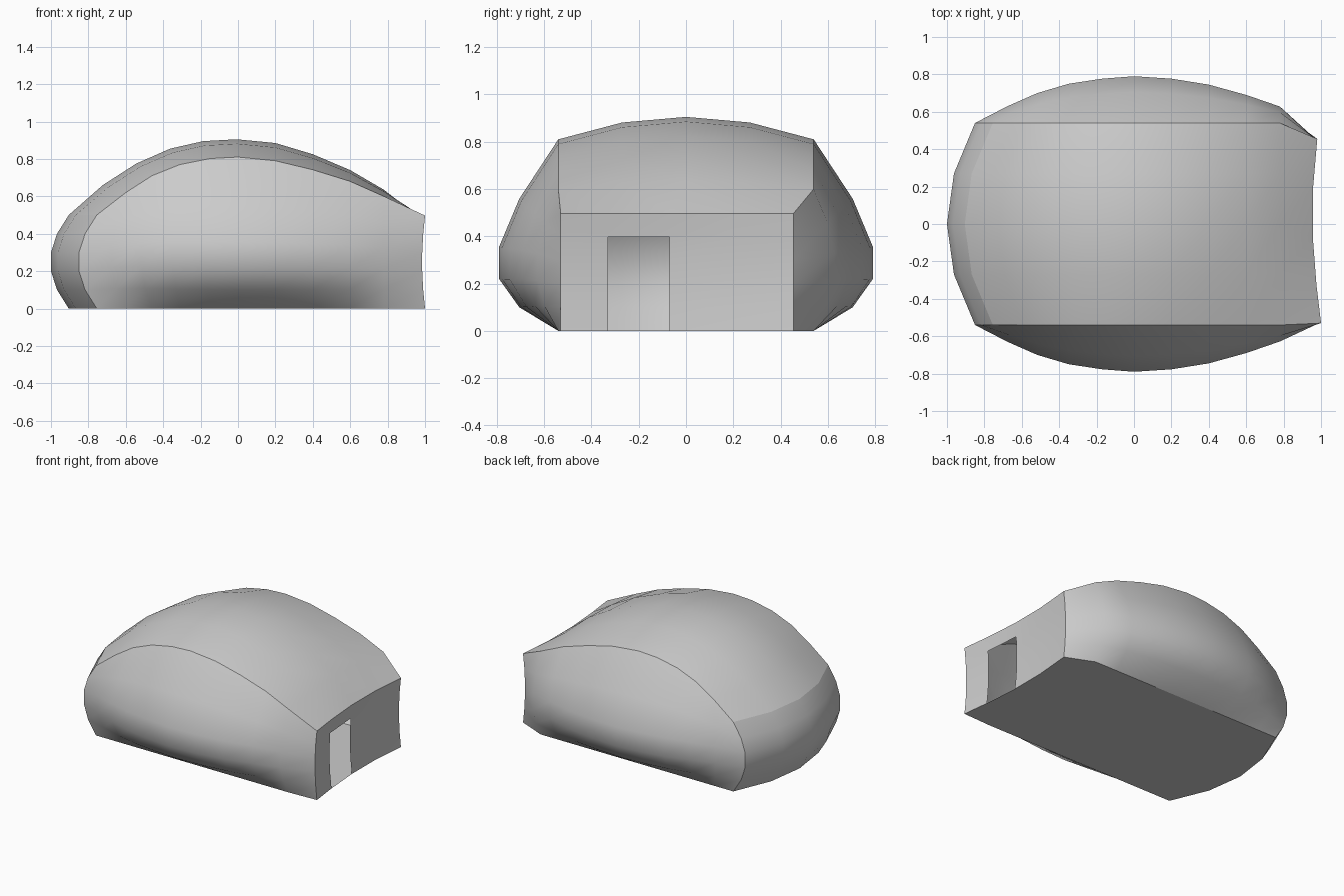
import bpy

if "Cube" in bpy.data.objects:
    bpy.data.objects.remove(bpy.data.objects["Cube"])

# Profiles along the length (11 stations) and up the walls (6 rows)
X = [-.755, -.60, -.46, -.31, -.15, 0, .20, .40, .60, .78, 1]
Z_EDGE = [.5, .62, .71, .77, .802, .81, .79, .742, .68, .60, .497]
Z_MID = [.5, .66, .775, .855, .895, .905, .885, .825, .74, .635, .497]
X_SHIFT = [1, .82, .56, .35, .24, .05, 0, 0, 0, 0, 0]      # roof midline pulled to the rear
BULGE = [0, .09, .16, .21, .237, .25, .237, .205, .15, .088, 0]
ROW_BULGE = [0, .66, 1, 1, .66, 0]
ROW_MID = [0, .123, .27, .44, .69, 1]
Y5 = [-.54, -.27, 0, .27, .54]
CROWN = [0, .75, 1, .75, 0]
END_Y = [-.53, -.33, -.07, .19, .455]                     # entrance wall columns
END_X = [1, .976, .956, .957, .98]


def make_object(name, verts, faces):
    mesh = bpy.data.meshes.new(name)
    mesh.from_pydata(verts, [], faces)
    mesh.update()
    obj = bpy.data.objects.new(name, mesh)
    bpy.context.collection.objects.link(obj)
    return obj


def panel(name, ni, nj, point, flip=False, holes=()):
    """Smooth curved sheet sampled from point(i, j)."""
    verts = [point(i, j) for i in range(ni) for j in range(nj)]
    faces = []
    for i in range(ni - 1):
        for j in range(nj - 1):
            if (i, j) not in holes:
                f = [i * nj + j, (i + 1) * nj + j, (i + 1) * nj + j + 1, i * nj + j + 1]
                faces.append(f[::-1] if flip else f)
    obj = make_object(name, verts, faces)
    for p in obj.data.polygons:
        p.use_smooth = True
    return obj


def roof(i, j):
    if i == 10:
        return (END_X[j], END_Y[j], Z_EDGE[10])
    c = CROWN[j]
    return (X[i] - .15 * c * X_SHIFT[i], Y5[j], Z_EDGE[i] + c * (Z_MID[i] - Z_EDGE[i]))


def rear(i, j):
    return (X[0] - .15 * CROWN[i] - .095 * ROW_BULGE[j], Y5[i], .1 * j)


def entrance(i, j):
    return (END_X[i] - .015 * ROW_BULGE[j], END_Y[i], Z_EDGE[10] * j / 5)


def side(sign):
    def point(i, j):
        if i == 10:
            return entrance(0 if sign < 0 else 4, j)
        w = BULGE[i] / .25
        z = Z_EDGE[i] * ((1 - w) * j / 5 + w * ROW_MID[j])
        x = X[i] - .095 * ROW_BULGE[j] * max(0, 1 - i / 5)
        return (x, sign * (.54 + BULGE[i] * ROW_BULGE[j]), z)
    return point


# Shell panels
panel("roof", 11, 5, roof)
panel("front_side", 11, 6, side(-1))
panel("back_side", 11, 6, side(1), flip=True)
panel("rear_wall", 5, 6, rear, flip=True)

# Entrance wall with an open doorway
panel("entrance_wall", 5, 6, entrance, holes={(1, k) for k in range(4)})

# Flat floor closing the underside
outline = [side(-1)(i, 0) for i in range(10)]
outline += [entrance(i, 0) for i in range(5)]
outline += [side(1)(i, 0) for i in range(9, -1, -1)]
outline += [rear(i, 0) for i in (3, 2, 1)]
make_object("floor", outline, [list(range(len(outline)))[::-1]])
